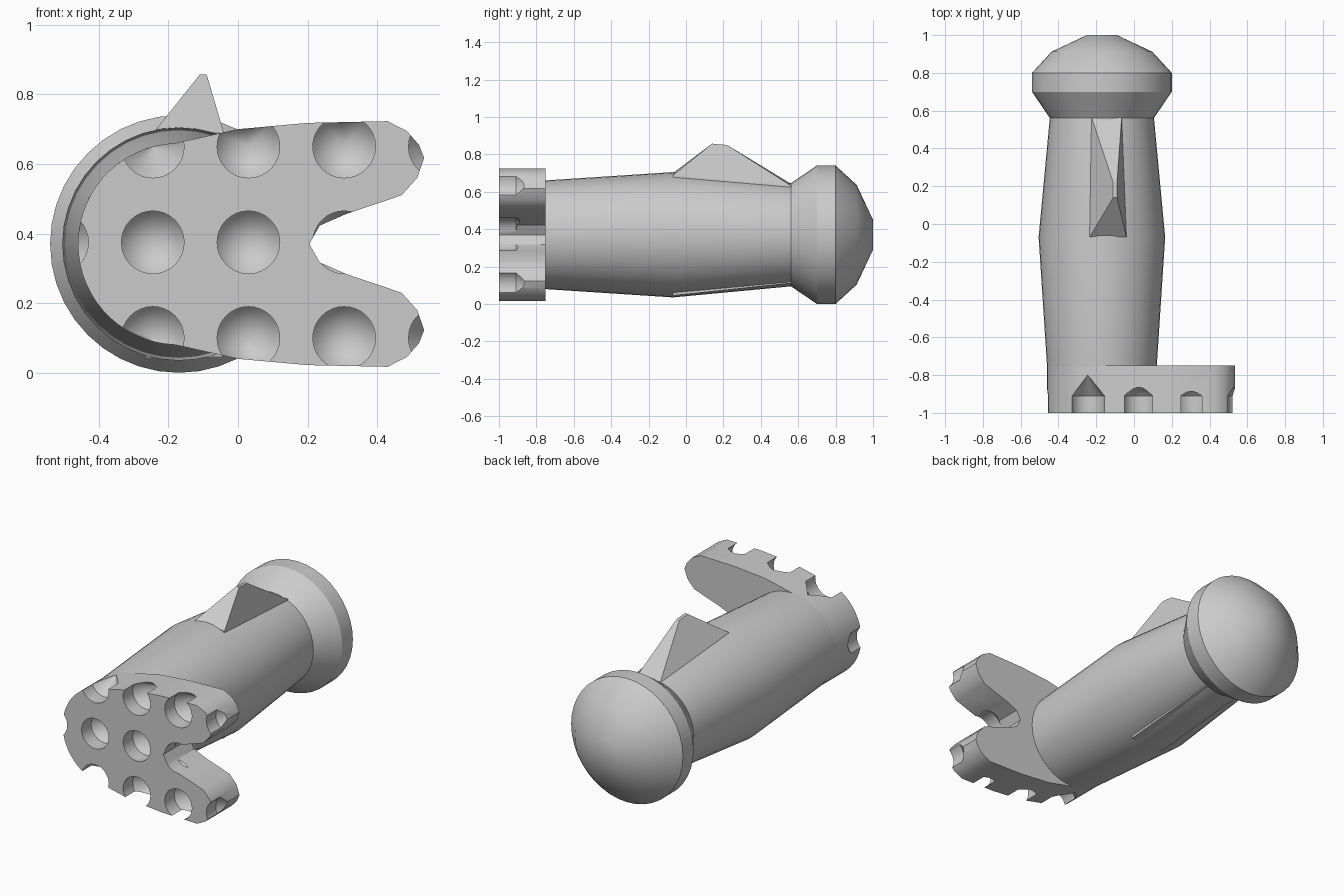
import bpy, bmesh, math

cube = bpy.data.objects.get("Cube")
if cube:
    bpy.data.objects.remove(cube, do_unlink=True)

CX, CZ = -0.17, 0.37   # long axis of the handle
SIDES = 40

grey = bpy.data.materials.new("plain grey")
grey.use_nodes = True
colour = (0.6, 0.6, 0.6, 1)
grey.diffuse_color = colour
grey.node_tree.nodes["Principled BSDF"].inputs["Base Color"].default_value = colour


def finish(name, bm, smooth=True):
    bmesh.ops.recalc_face_normals(bm, faces=bm.faces[:])
    mesh = bpy.data.meshes.new(name)
    bm.to_mesh(mesh)
    bm.free()
    mesh.materials.append(grey)
    ob = bpy.data.objects.new(name, mesh)
    bpy.context.collection.objects.link(ob)
    if smooth:
        shade(ob)
    return ob


def shade(ob):
    bpy.ops.object.select_all(action='DESELECT')
    ob.select_set(True)
    bpy.context.view_layer.objects.active = ob
    bpy.ops.object.shade_smooth_by_angle(angle=math.radians(32))


def turn(bm, profile, cx, cz, sides):
    """Closed solid turned about a y axis from (radius, y) pairs; radius 0 is a tip."""
    rings = []
    for r, y in profile:
        if r == 0:
            rings.append([bm.verts.new((cx, y, cz))])
        else:
            angles = [math.tau * i / sides for i in range(sides)]
            rings.append([bm.verts.new((cx + r * math.cos(a), y, cz + r * math.sin(a)))
                          for a in angles])
    for a, b in zip(rings, rings[1:]):
        for i in range(sides):
            j = (i + 1) % sides
            if len(b) == 1:
                bm.faces.new((a[i], a[j], b[0]))
            else:
                bm.faces.new((a[i], a[j], b[j], b[i]))
    for ring in (rings[0], rings[-1]):
        if len(ring) > 1:
            bm.faces.new(ring)


def turned(name, profile):
    bm = bmesh.new()
    turn(bm, profile, CX, CZ, SIDES)
    return finish(name, bm)


# Handle and domed end cap
turned("handle", [(0.29, -0.76), (0.335, -0.07), (0.275, 0.57)])
turned("end_cap", [(0.275, 0.56), (0.37, 0.70), (0.37, 0.80),
                   (0.267, 0.912), (0.08, 1.0)])

# Forked head plate: upper half outline, mirrored about the axis height
upper = [(0.205, 0.0), (0.235, 0.053), (0.31, 0.086), (0.47, 0.14), (0.515, 0.19),
         (0.535, 0.247), (0.52, 0.285), (0.485, 0.325), (0.43, 0.353), (0.2, 0.348),
         (0.0, 0.33)]
for i in range(16):
    a = math.radians(92) + math.radians(88) * i / 15
    upper.append((CX + 0.29 * math.cos(a), 0.29 * math.sin(a)))
outline = upper + [(x, -z) for x, z in reversed(upper[1:-1])]
bm = bmesh.new()
face = bm.faces.new([bm.verts.new((x, -1.0, CZ + z)) for x, z in outline])
new = bmesh.ops.extrude_face_region(bm, geom=[face])["geom"]
bmesh.ops.translate(bm, vec=(0, 0.25, 0),
                    verts=[v for v in new if isinstance(v, bmesh.types.BMVert)])
plate = finish("fork_plate", bm, smooth=False)

# Grid of drilled pits with conical bottoms
bm = bmesh.new()
for col in range(5):
    for row in range(3):
        turn(bm, [(0.09, -1.05), (0.09, -0.91), (0, -0.80)],
             -0.52 + 0.275 * col, 0.10 + 0.275 * row, 32)
drill = finish("drill_cutter", bm, smooth=False)
drill.hide_render = True
cut = plate.modifiers.new("pits", 'BOOLEAN')
cut.operation = 'DIFFERENCE'
cut.solver = 'EXACT'
cut.object = drill
bpy.context.view_layer.objects.active = plate
bpy.ops.object.modifier_apply(modifier=cut.name)
bpy.data.objects.remove(drill, do_unlink=True)
shade(plate)

# Sight fin: peaked block passing through the handle, its foot showing below
bm = bmesh.new()
levels = [
    [(-0.265, -0.07, 0.042), (-0.045, -0.07, 0.045), (-0.06, 0.57, 0.112), (-0.265, 0.57, 0.10)],
    [(-0.235, -0.07, 0.70), (-0.04, -0.07, 0.688), (-0.065, 0.565, 0.63), (-0.225, 0.565, 0.64)],
    [(-0.11, 0.14, 0.857), (-0.09, 0.14, 0.857), (-0.09, 0.22, 0.85), (-0.11, 0.22, 0.85)],
]
rings = [[bm.verts.new(p) for p in level] for level in levels]
for a, b in zip(rings, rings[1:]):
    for i in range(4):
        j = (i + 1) % 4
        bm.faces.new((a[i], a[j], b[j], b[i]))
bm.faces.new(rings[0])
bm.faces.new(rings[-1])
finish("sight_fin", bm, smooth=False)
